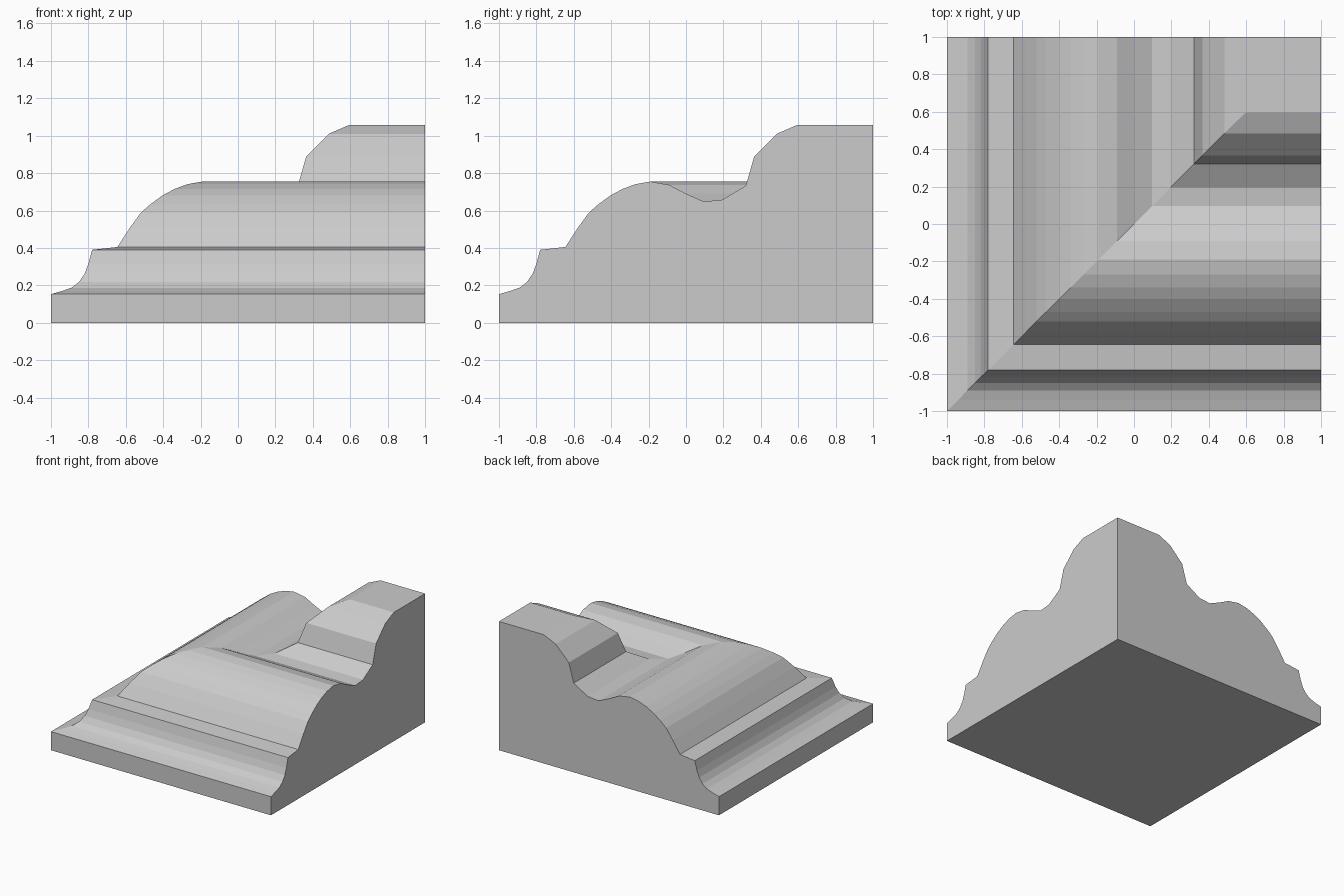
import bpy, bmesh

if "Cube" in bpy.data.objects:
    bpy.data.objects.remove(bpy.data.objects["Cube"])

# Moulding profile: (distance across, height), outer edge to raised centre
profile = [(-1, 0), (-1, .153), (-.94, .17), (-.89, .187), (-.85, .218), (-.82, .262),
           (-.80, .315), (-.78, .39), (-.645, .405), (-.58, .505), (-.52, .588),
           (-.47, .632), (-.405, .68), (-.34, .715), (-.27, .741), (-.19, .755),
           (-.09, .737), (0, .69), (.095, .648), (.195, .658), (.32, .733),
           (.365, .89), (.485, 1.01), (.595, 1.058)]
top = profile[-1][1]

bm = bmesh.new()
# Each level is an L: back end, mitre corner, right end
rows = [[bm.verts.new(c) for c in ((d, 1, z), (d, d, z), (1, d, z))] for d, z in profile]
peak = bm.verts.new((1, 1, top))
base = bm.verts.new((1, 1, 0))

# Mitred bands
for a, b in zip(rows, rows[1:]):
    for i in (0, 1):
        bm.faces.new((a[i], a[i + 1], b[i + 1], b[i]))

# Top, bottom and the two cut end walls
bm.faces.new(rows[-1] + [peak])
bm.faces.new(rows[0] + [base])
bm.faces.new([r[0] for r in rows] + [peak, base])
bm.faces.new([r[2] for r in rows] + [peak, base])
bmesh.ops.recalc_face_normals(bm, faces=bm.faces)

mesh = bpy.data.meshes.new("corner_moulding")
bm.to_mesh(mesh)
bm.free()
obj = bpy.data.objects.new("corner_moulding", mesh)
bpy.context.collection.objects.link(obj)
